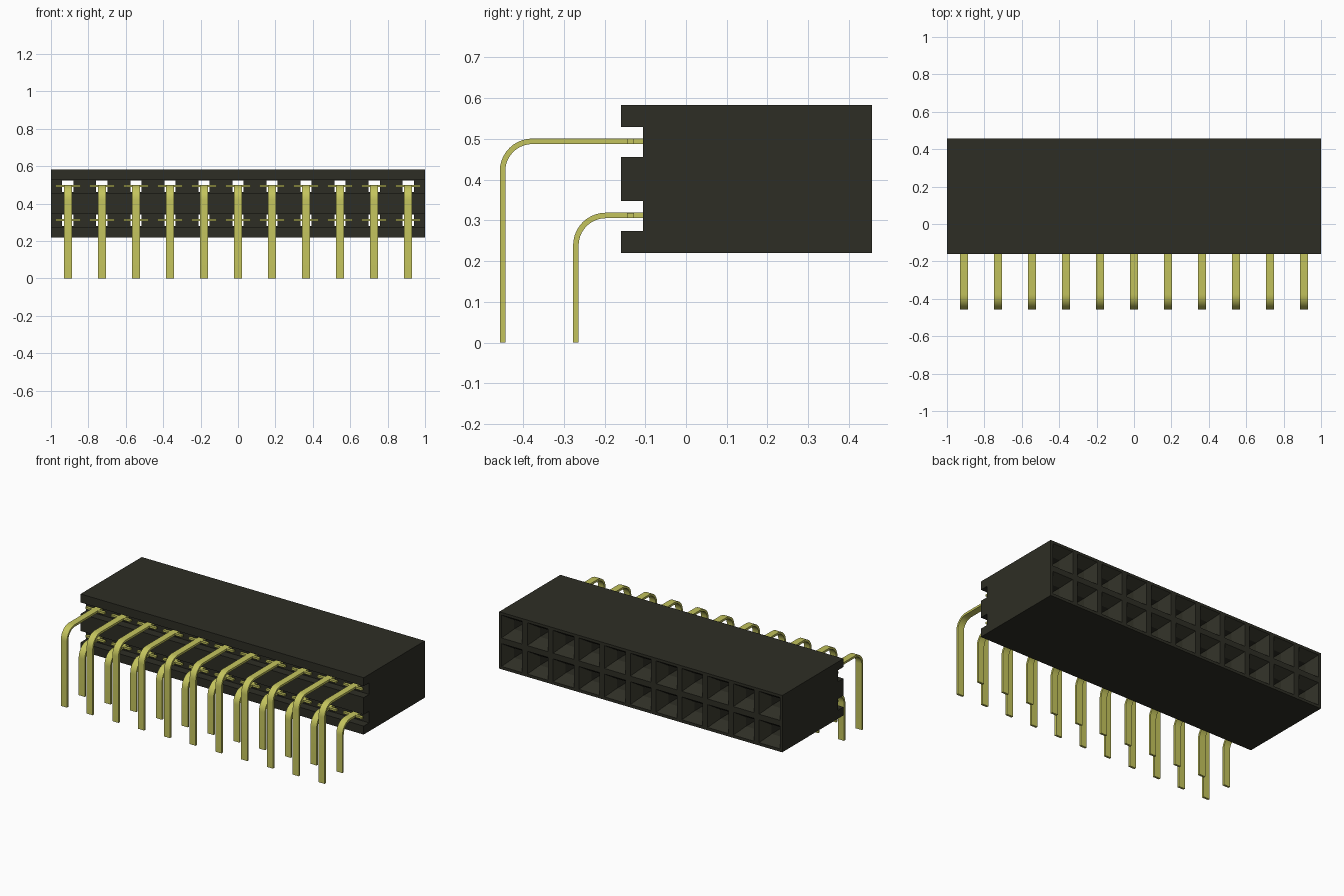
import bpy, bmesh, math

if "Cube" in bpy.data.objects:
    bpy.data.objects.remove(bpy.data.objects["Cube"], do_unlink=True)

COLUMNS, PITCH = 11, 0.182
ROWS = {"lower": 0.312, "upper": 0.494}      # pin heights
BACK, FRONT, NOTCH = 0.457, -0.16, -0.105    # housing y positions


def material(name, rgb, rough):
    m = bpy.data.materials.new(name)
    m.use_nodes = True
    m.diffuse_color = (*rgb, 1)
    bsdf = m.node_tree.nodes["Principled BSDF"]
    bsdf.inputs["Base Color"].default_value = (*rgb, 1)
    bsdf.inputs["Roughness"].default_value = rough
    return m


BLACK = material("black plastic", (0.027, 0.027, 0.018), 0.7)
GOLD = material("gold metal", (0.55, 0.55, 0.11), 0.5)


def extrude_profile(bm, profile, half_width):
    """Extrude a closed (y, z) outline along x, centred on x = 0."""
    face = bm.faces.new([bm.verts.new((-half_width, y, z)) for y, z in profile])
    ext = bmesh.ops.extrude_face_region(bm, geom=[face])["geom"]
    new = [v for v in ext if isinstance(v, bmesh.types.BMVert)]
    bmesh.ops.translate(bm, verts=new, vec=(2 * half_width, 0, 0))


def loft_squares(bm, x, z, sections):
    """Closed tube of square sections given as (y, half size)."""
    rings = [[bm.verts.new((x + a * h, y, z + b * h))
              for a, b in ((-1, -1), (1, -1), (1, 1), (-1, 1))]
             for y, h in sections]
    for r, s in zip(rings, rings[1:]):
        for i in range(4):
            j = (i + 1) % 4
            bm.faces.new((r[i], r[j], s[j], s[i]))
    bm.faces.new(rings[0])
    bm.faces.new(rings[-1])


def to_mesh(bm, name, mat):
    bmesh.ops.recalc_face_normals(bm, faces=bm.faces)
    mesh = bpy.data.meshes.new(name)
    bm.to_mesh(mesh)
    bm.free()
    mesh.materials.append(mat)
    return mesh


def add_object(mesh, name):
    ob = bpy.data.objects.new(name, mesh)
    bpy.context.collection.objects.link(ob)
    return ob


def select_only(ob):
    bpy.ops.object.select_all(action="DESELECT")
    ob.select_set(True)
    bpy.context.view_layer.objects.active = ob


column_x = [(i - (COLUMNS - 1) / 2) * PITCH for i in range(COLUMNS)]

# Housing: notched side outline extruded along its length
bm = bmesh.new()
extrude_profile(bm, [
    (BACK, 0.22), (BACK, 0.583),
    (FRONT, 0.583), (FRONT, 0.529), (NOTCH, 0.529), (NOTCH, 0.456),
    (FRONT, 0.456), (FRONT, 0.347), (NOTCH, 0.347), (NOTCH, 0.274),
    (FRONT, 0.274), (FRONT, 0.22)], 1.0)
housing = add_object(to_mesh(bm, "housing", BLACK), "housing")

# Sockets: a funnel at the back narrowing to a square through hole
slope = (0.073 - 0.03) / 0.065
bm = bmesh.new()
for x in column_x:
    for z in ROWS.values():
        loft_squares(bm, x, z - 0.001, [
            (BACK + 0.01, 0.073 + 0.01 * slope), (BACK - 0.065, 0.03),
            (NOTCH - 0.02, 0.03)])
cutter = add_object(to_mesh(bm, "socket_cutter", BLACK), "socket_cutter")
cutter.hide_render = True

mod = housing.modifiers.new("sockets", "BOOLEAN")
mod.operation = "DIFFERENCE"
mod.solver = "EXACT"
mod.object = cutter
select_only(housing)
bpy.ops.object.modifier_apply(modifier=mod.name)
bpy.data.objects.remove(cutter, do_unlink=True)


def pin_mesh(name, z, y_out, t=0.0135, radius=0.08, steps=10):
    """Flat strip bent down through a quarter circle, with a cross tab."""
    top, cy, cz = z + t / 2, y_out + radius, z + t / 2 - radius
    arc = [math.pi / 2 * (1 + i / steps) for i in range(steps + 1)]
    outer = [(cy + radius * math.cos(a), cz + radius * math.sin(a)) for a in arc]
    r = radius - t
    inner = [(cy + r * math.cos(a), cz + r * math.sin(a)) for a in arc]
    end = -0.03
    bm = bmesh.new()
    extrude_profile(bm, [(end, top)] + outer + [(y_out, 0), (y_out + t, 0)]
                    + inner[::-1] + [(end, top - t)], 0.0215)
    # Cross tab that rests in the notch
    h = t / 2 - 0.0005
    extrude_profile(bm, [(-0.145, z - h), (-0.127, z - h),
                         (-0.127, z + h), (-0.145, z + h)], 0.067)
    return to_mesh(bm, name, GOLD)


# Pins: one shared mesh for each row
for row, y_out in (("lower", -0.277), ("upper", -0.457)):
    mesh = pin_mesh(row + "_pin", ROWS[row], y_out)
    for i, x in enumerate(column_x):
        pin = add_object(mesh, f"{row}_pin_{i + 1}")
        pin.location.x = x
    select_only(pin)
    bpy.ops.object.shade_smooth_by_angle(angle=math.radians(30))
